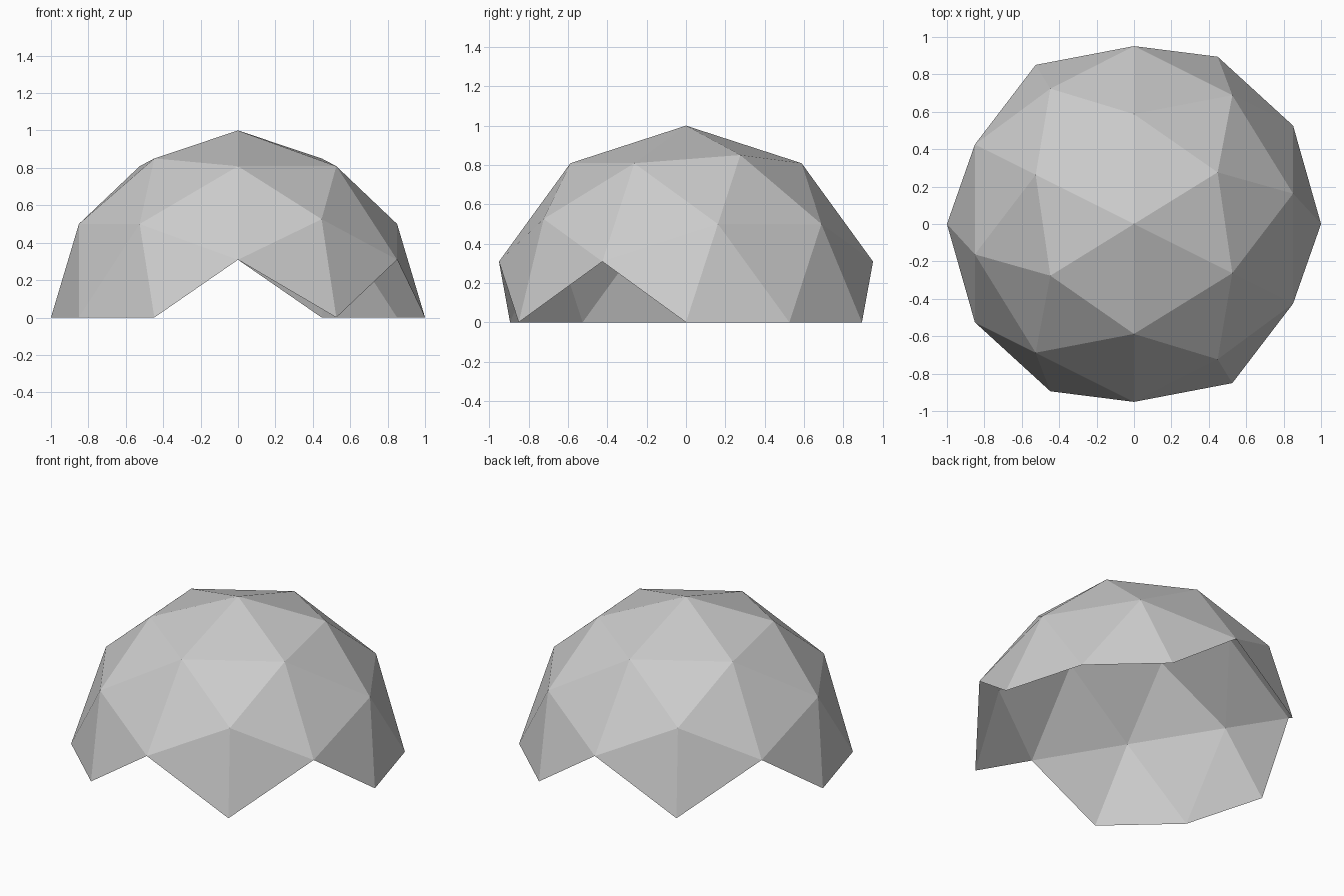
import bpy
import bmesh
from mathutils import Matrix

cube = bpy.data.objects.get("Cube")
if cube:
    bpy.data.objects.remove(cube, do_unlink=True)

# Grey shell colour
grey = (0.6, 0.6, 0.6, 1.0)
shell_grey = bpy.data.materials.new("shell_grey")
shell_grey.use_nodes = True
shell_grey.diffuse_color = grey
for node in shell_grey.node_tree.nodes:
    if node.type == 'BSDF_PRINCIPLED':
        node.inputs["Base Color"].default_value = grey

# Geodesic sphere turned so that an edge midpoint sits at the apex
bpy.ops.mesh.primitive_ico_sphere_add(subdivisions=2, radius=1, location=(0, 0, 0))
dome = bpy.context.object
dome.name = "geodesic_dome"
turn = Matrix(((0, 0, 1), (1, 0, 0), (0, 1, 0))).to_4x4()

bm = bmesh.new()
bm.from_mesh(dome.data)
bmesh.ops.transform(bm, matrix=turn, verts=bm.verts)

# Keep only the whole panels above the ground, leaving notched openings
below = [f for f in bm.faces if min(v.co.z for v in f.verts) < -0.01]
bmesh.ops.delete(bm, geom=below, context='FACES')
for face in bm.faces:
    face.smooth = False
bm.to_mesh(dome.data)
bm.free()
dome.data.materials.append(shell_grey)
